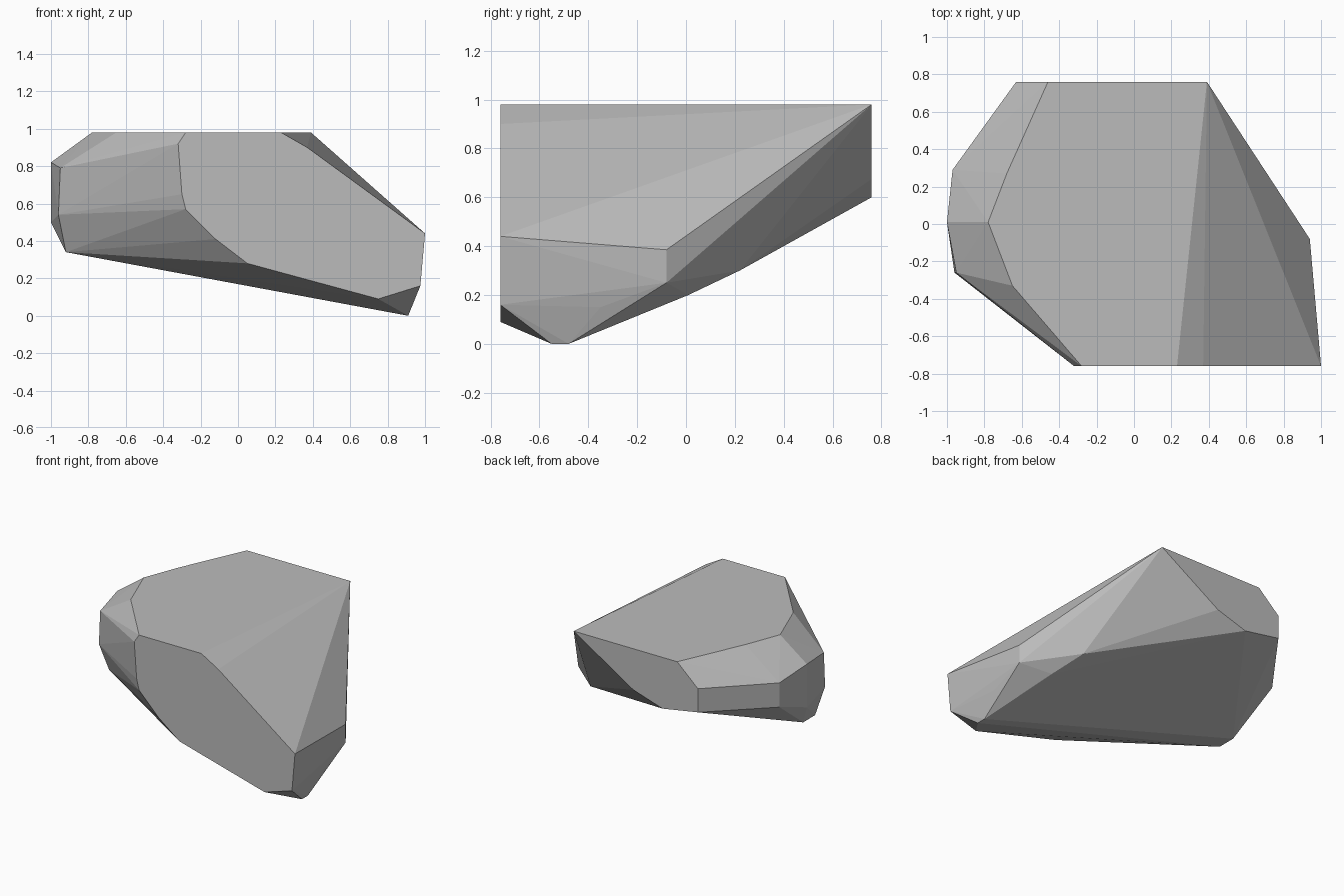
import bpy, bmesh, math

if "Cube" in bpy.data.objects:
    bpy.data.objects.remove(bpy.data.objects["Cube"])

# Flat front and back cuts as (x, z) outlines, flat top cut as (x, y) outline
FRONT_Y, BACK_Y, TOP_Z = -0.76, 0.76, 0.98
front = [(-0.28, 0.98), (0.23, 0.98), (0.37, 0.90), (1.0, 0.44), (0.975, 0.16), (0.75, 0.09),
         (0.05, 0.28), (-0.12, 0.41), (-0.28, 0.57), (-0.30, 0.65), (-0.32, 0.92)]
back = [(0.39, 0.98), (-0.46, 0.98), (-0.63, 0.825), (-0.63, 0.65), (-0.34, 0.60), (-0.10, 0.675)]
top = [(-0.68, 0.27), (-0.78, 0.01), (-0.65, -0.33)]

# Corners of the chipped left end, right end and underside
left = [(-0.97, 0.29, 0.78), (-0.97, 0.29, 0.60), (-1.0, 0.01, 0.82), (-1.0, 0.01, 0.50),
        (-0.95, -0.26, 0.79), (-0.96, -0.26, 0.54), (-0.92, -0.06, 0.34), (-0.92, -0.20, 0.34)]
right = [(0.94, -0.08, 0.385), (0.94, -0.08, 0.25), (0.94, -0.35, 0.15)]
under = [(0.91, -0.55, 0.0), (0.91, -0.48, 0.0), (0.73, 0.01, 0.20), (0.63, 0.22, 0.30)]

corners = ([(x, FRONT_Y, z) for x, z in front] + [(x, BACK_Y, z) for x, z in back]
           + [(x, y, TOP_Z) for x, y in top] + left + right + under)

# Rock: faceted solid wrapped around the corners
bm = bmesh.new()
for c in corners:
    bm.verts.new(c)
hull = bmesh.ops.convex_hull(bm, input=bm.verts[:])
loose = {v for v in hull["geom_interior"] + hull["geom_unused"]
         if isinstance(v, bmesh.types.BMVert) and not v.link_faces}
bmesh.ops.delete(bm, geom=list(loose), context='VERTS')
bmesh.ops.dissolve_limit(bm, angle_limit=math.radians(1), verts=bm.verts[:], edges=bm.edges[:])
bmesh.ops.recalc_face_normals(bm, faces=bm.faces[:])
mesh = bpy.data.meshes.new("rock")
bm.to_mesh(mesh)
bm.free()

# Plain grey stone
stone = bpy.data.materials.new("grey stone")
stone.diffuse_color = (0.5, 0.5, 0.5, 1.0)
stone.use_nodes = True
stone.node_tree.nodes["Principled BSDF"].inputs["Base Color"].default_value = stone.diffuse_color
mesh.materials.append(stone)
rock = bpy.data.objects.new("rock", mesh)
bpy.context.collection.objects.link(rock)
